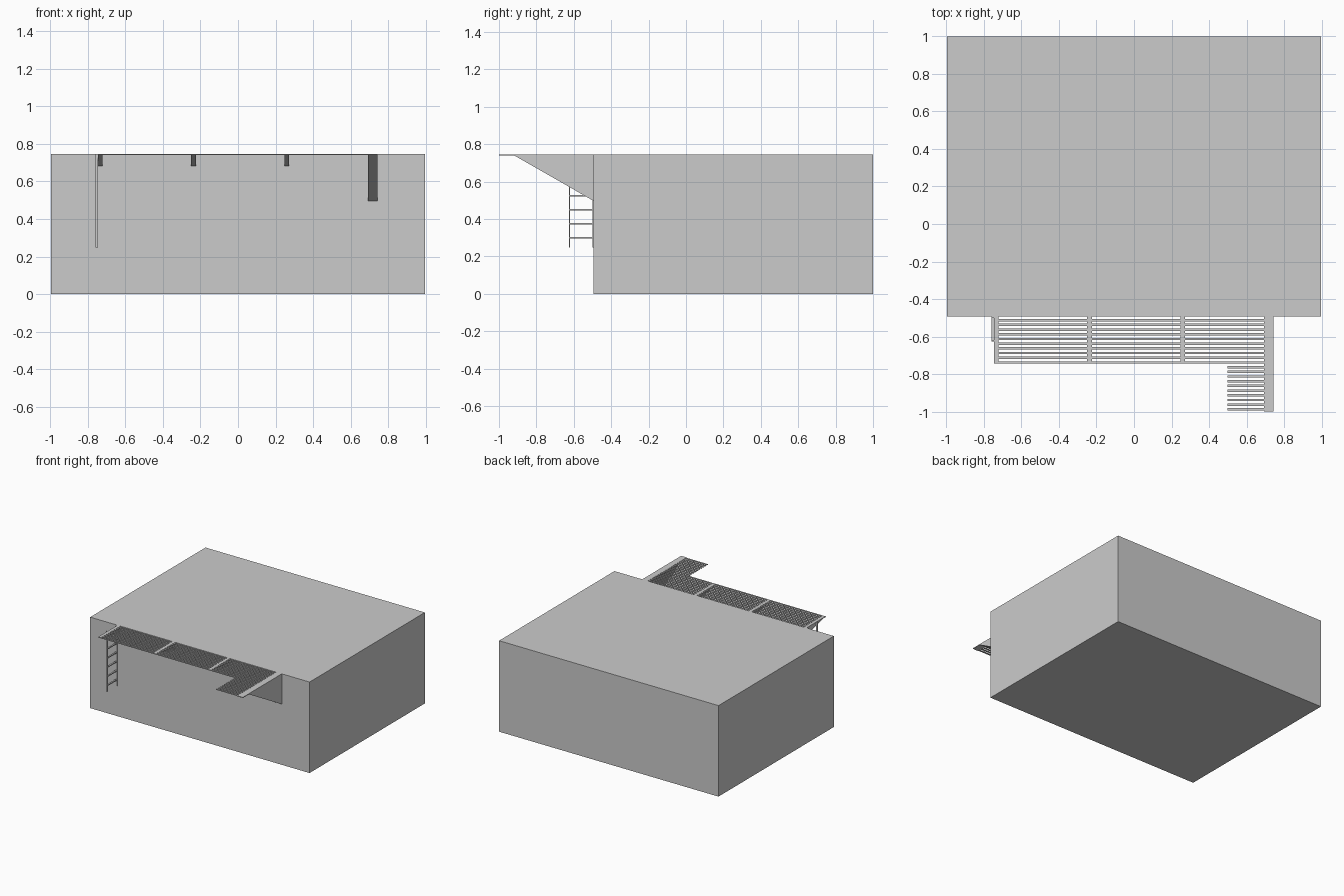
import bpy

if "Cube" in bpy.data.objects:
    bpy.data.objects.remove(bpy.data.objects["Cube"])

TOP = 0.746      # roof height
WALL = -0.494    # front wall plane
PITCH = 0.025


def mesh_object(name, verts, faces):
    me = bpy.data.meshes.new(name)
    me.from_pydata(verts, [], faces)
    ob = bpy.data.objects.new(name, me)
    bpy.context.collection.objects.link(ob)
    return ob


def prism(name, x0, x1, profile):
    """Extrude a (y, z) profile, listed anticlockwise seen from +x, along x."""
    n = len(profile)
    verts = [(x, y, z) for x in (x0, x1) for y, z in profile]
    faces = [tuple(reversed(range(n))), tuple(range(n, 2 * n))]
    faces += [(i, (i + 1) % n, n + (i + 1) % n, n + i) for i in range(n)]
    return mesh_object(name, verts, faces)


def box(name, x0, x1, y0, y1, z0, z1):
    return prism(name, x0, x1, [(y0, z0), (y1, z0), (y1, z1), (y0, z1)])


def bracket(name, x0, x1, tip, drop, lip, flat):
    """Tapered wall bracket with a thin flat lip at its outer end."""
    return prism(name, x0, x1, [(WALL, TOP), (tip, TOP), (tip, TOP - lip),
                                (tip + flat, TOP - lip), (WALL, TOP - drop)])


# Main block
box("building_block", -0.995, 0.995, WALL, 1.0, 0.0, TOP)

# Brackets
bracket("large_bracket", 0.692, 0.743, -0.9985, 0.249, 0.006, 0.08)
for i in range(3):
    x = -0.747 + 0.4975 * i
    bracket(f"small_bracket_{i + 1}", x, x + 0.025, -0.742, 0.063, 0.006, 0.04)

# Walkway slats: long run, then the short landing
for i in range(20):
    y = WALL - 0.0185 - PITCH * i
    long_run = i < 10
    box(f"{'walkway' if long_run else 'landing'}_slat_{i + 1}",
        -0.747 if long_run else 0.497, 0.694,
        y - 0.00625, y + 0.00625, TOP - 0.006, TOP - 0.0005)

# Ladder
LX0, LX1 = -0.7595, -0.747
for i, y in enumerate((-0.625, WALL - 0.006)):
    box(f"ladder_rail_{i + 1}", LX0, LX1, y, y + 0.006, 0.249, TOP)
for i in range(6):
    z = 0.30 + 0.0748 * i
    box(f"ladder_rung_{i + 1}", LX0, LX1, -0.622, WALL - 0.003,
        z - 0.004, z + 0.004)
